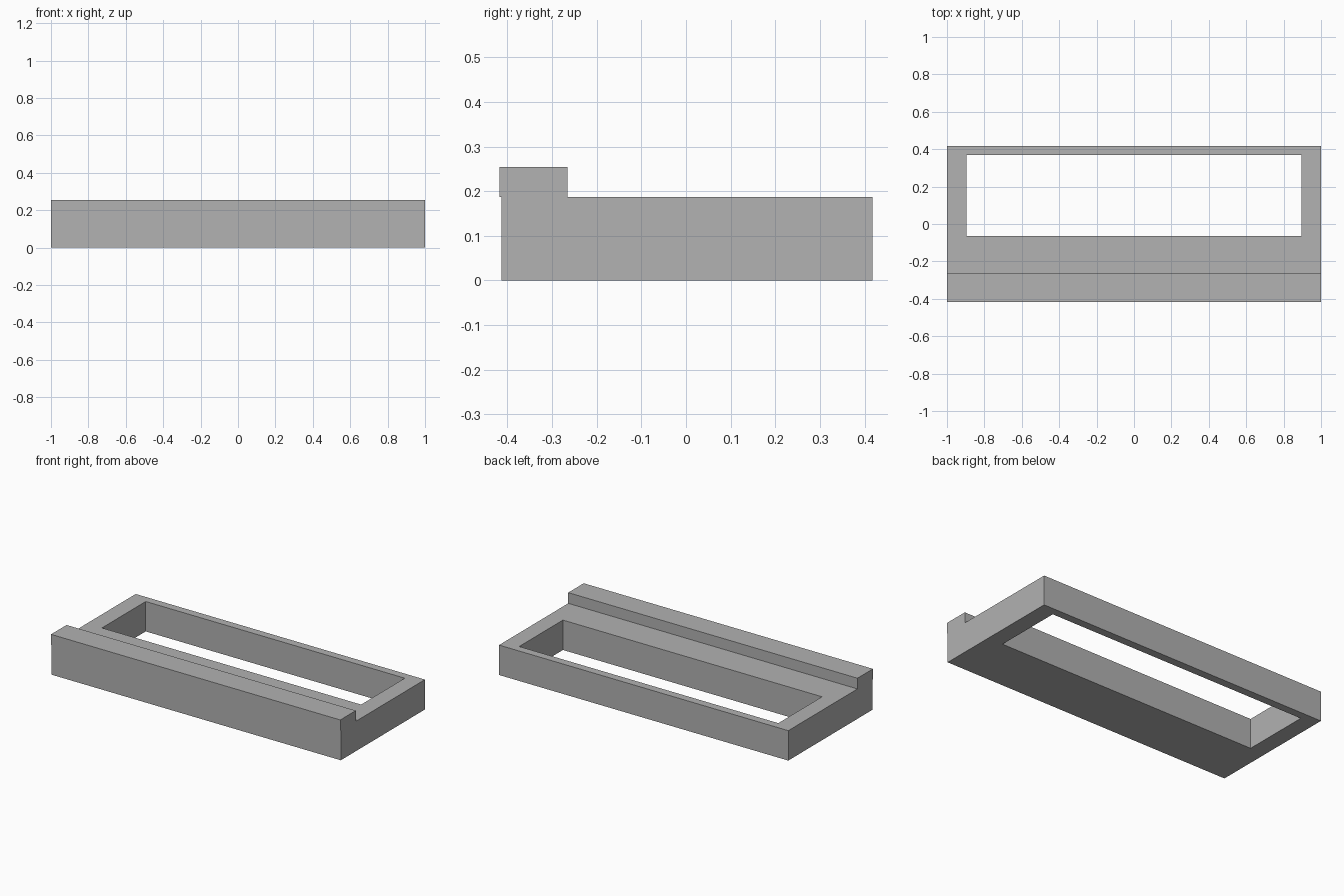
import bpy
import bmesh

cube = bpy.data.objects.get("Cube")
if cube:
    bpy.data.objects.remove(cube, do_unlink=True)

# Single plain grey
grey = bpy.data.materials.new("plain_grey")
grey.use_nodes = True
colour = (0.445, 0.445, 0.445, 1)
grey.diffuse_color = colour
grey.node_tree.nodes["Principled BSDF"].inputs["Base Color"].default_value = colour


def rectangle(x, y0, y1):
    return [(-x, y0), (x, y0), (x, y1), (-x, y1)]


def finish(name, bm):
    bmesh.ops.recalc_face_normals(bm, faces=bm.faces)
    mesh = bpy.data.meshes.new(name)
    bm.to_mesh(mesh)
    bm.free()
    mesh.materials.append(grey)
    obj = bpy.data.objects.new(name, mesh)
    bpy.context.collection.objects.link(obj)
    return obj


def ring(bm, outline, z):
    return [bm.verts.new((x, y, z)) for x, y in outline]


def bridge(bm, a, b):
    n = len(a)
    for i in range(n):
        j = (i + 1) % n
        bm.faces.new((a[i], a[j], b[j], b[i]))


BASE_TOP, LIP_TOP = 0.187, 0.254

# Base frame: slab with a rectangular opening right through it
bm = bmesh.new()
outer = rectangle(1.0, -0.413, 0.418)
inner = rectangle(0.896, -0.064, 0.368)
loops = [ring(bm, outer, 0), ring(bm, outer, BASE_TOP),
         ring(bm, inner, BASE_TOP), ring(bm, inner, 0)]
for i in range(4):
    bridge(bm, loops[i], loops[(i + 1) % 4])
finish("base_frame", bm)

# Raised lip along the front edge, overhanging it very slightly
bm = bmesh.new()
outline = rectangle(1.0, -0.418, -0.265)
low, high = ring(bm, outline, BASE_TOP), ring(bm, outline, LIP_TOP)
bridge(bm, low, high)
bm.faces.new(low)
bm.faces.new(high)
finish("front_lip", bm)
